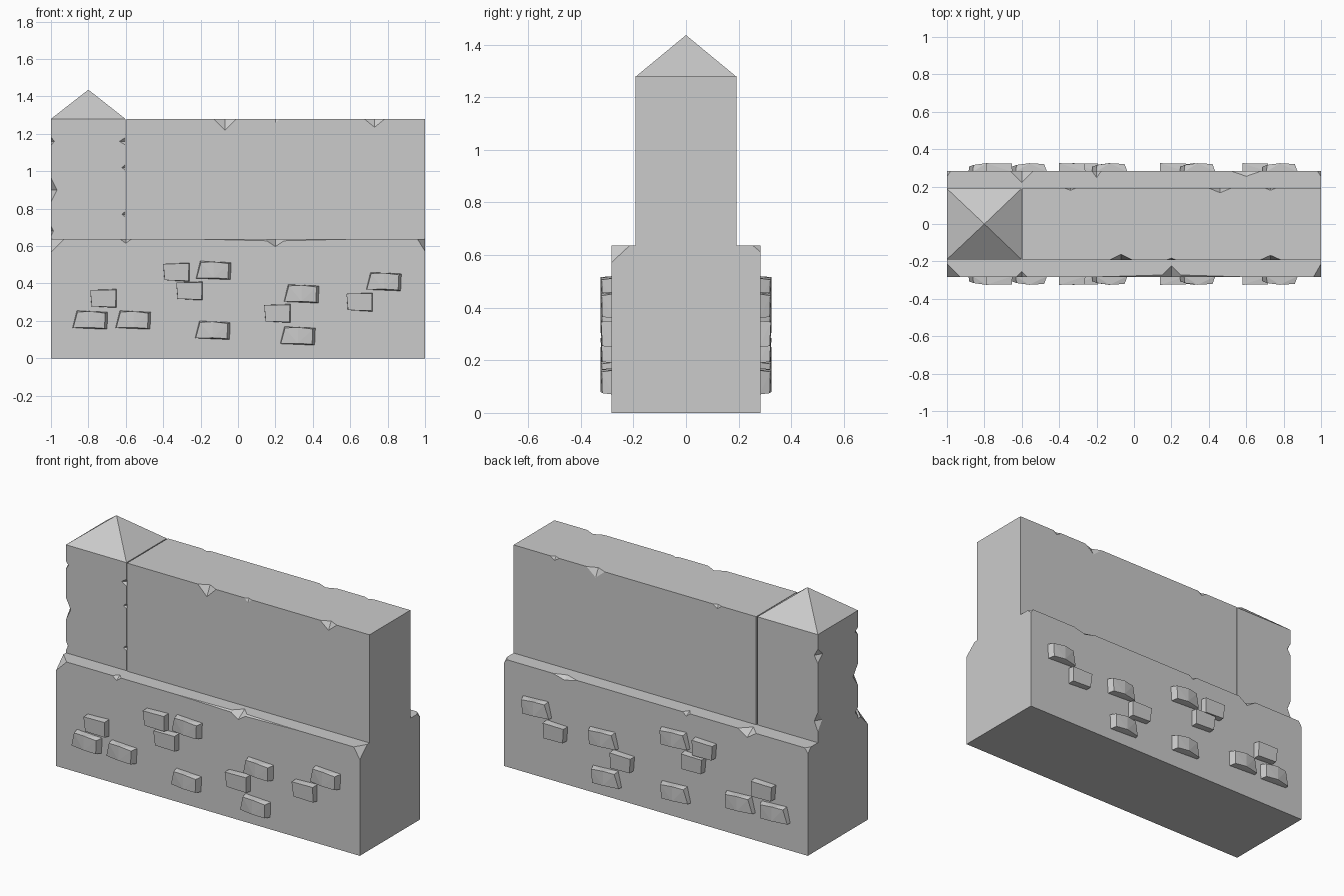
import bpy
import bmesh
from mathutils import Vector

if "Cube" in bpy.data.objects:
    bpy.data.objects.remove(bpy.data.objects["Cube"])

stone = bpy.data.materials.new("grey stone")
stone.use_nodes = True
GREY = (0.6, 0.6, 0.6, 1)
stone.diffuse_color = GREY
stone.node_tree.nodes["Principled BSDF"].inputs["Base Color"].default_value = GREY


def add_hull(bm, points):
    verts = [bm.verts.new(p) for p in points]
    result = bmesh.ops.convex_hull(bm, input=verts)
    loose = {v for v in result["geom_interior"] if isinstance(v, bmesh.types.BMVert)}
    bmesh.ops.delete(bm, geom=list(loose), context="VERTS")


def finish(name, bm):
    bmesh.ops.recalc_face_normals(bm, faces=bm.faces)
    mesh = bpy.data.meshes.new(name)
    bm.to_mesh(mesh)
    bm.free()
    mesh.materials.append(stone)
    obj = bpy.data.objects.new(name, mesh)
    bpy.context.collection.objects.link(obj)
    return obj


def block(name, lo, hi, peak=None):
    bm = bmesh.new()
    points = [(x, y, z) for x in (lo[0], hi[0]) for y in (lo[1], hi[1]) for z in (lo[2], hi[2])]
    if peak:
        points.append(peak)
    add_hull(bm, points)
    bmesh.ops.dissolve_limit(bm, angle_limit=0.01, verts=bm.verts, edges=bm.edges)
    return finish(name, bm)


def chip(obj, chips):
    """Knock diamond-shaped chips out of the edges and corners."""
    bm = bmesh.new()
    for centre, radii in chips:
        c = Vector(centre)
        points = []
        for axis in range(3):
            step = Vector((0, 0, 0))
            step[axis] = radii[axis]
            points += [c + step, c - step]
        add_hull(bm, points)
    cutter = finish("chip_cutter", bm)
    cutter.hide_render = True
    mod = obj.modifiers.new("chips", "BOOLEAN")
    mod.object = cutter
    mod.operation = "DIFFERENCE"
    mod.solver = "EXACT"
    mod.use_self = True
    graph = bpy.context.evaluated_depsgraph_get()
    mesh = bpy.data.meshes.new_from_object(obj.evaluated_get(graph))
    obj.modifiers.clear()
    obj.data = mesh
    bpy.data.objects.remove(cutter)


# Main sizes
BASE_Y, BASE_TOP = 0.283, 0.637
WALL_Y, WALL_TOP = 0.192, 1.28
JOINT = -0.6

# Wide plinth with worn top edges
base = block("wall_base", (-1, -BASE_Y, 0), (1, BASE_Y, BASE_TOP))
F, B = -BASE_Y, BASE_Y
chip(base, [((x, y, BASE_TOP), r) for x, y, r in [
    (-1, F, (.07, .07, .07)), (1, F, (.04, .07, .065)),
    (-1, B, (.02, .03, .03)), (1, B, (.02, .03, .025)),
    (.2, F, (.06, .06, .04)), (.2, F, (.4, .012, .01)),
    (-.6, F, (.03, .03, .022)), (-.2, B, (.025, .035, .02)),
    (.6, B, (.08, .028, .02)), (-.6, B, (.06, .06, .04))]])

# Narrow upper wall
wall = block("upper_wall", (JOINT + .004, -WALL_Y, BASE_TOP - .1), (1, WALL_Y, WALL_TOP))
F, B = -WALL_Y, WALL_Y
chip(wall, [((x, y, WALL_TOP), r) for x, y, r in [
    (-.07, F, (.06, .03, .06)), (.2, F, (.025, .01, .022)), (.73, F, (.055, .025, .045)),
    (-.34, B, (.03, .012, .02)), (.46, B, (.06, .025, .05)), (.73, B, (.03, .012, .02))]])

# End pillar with a pyramid cap
pillar = block("end_pillar", (-1, -WALL_Y + .003, BASE_TOP - .1), (JOINT - .002, WALL_Y - .003, WALL_TOP),
               (-.8, 0, 1.436))
chip(pillar, [((x, y, z), r) for x, y, z, r in [
    (-1, F, .9, (.034, .05, .07)), (-1, F, 1.16, (.02, .03, .025)), (-1, F, .68, (.015, .03, .03)),
    (-1, B, 1.15, (.025, .05, .045)), (-1, B, .76, (.025, .045, .06)),
    (JOINT, F, 1.16, (.04, .02, .025)), (JOINT, F, 1.02, (.025, .02, .02)),
    (JOINT, F, .77, (.025, .02, .02))]])

# Raised stones: (across, up, outward) shapes in unit size
LONG_SHAPE = [(-.5, -.42, 0), (-.38, .5, 0), (.5, .42, 0), (.48, -.5, 0),
              (-.48, -.42, .6), (-.36, .42, .8), (0, .46, 1), (0, -.4, 1),
              (.42, .36, .9), (.4, -.45, .85)]
SHORT_SHAPE = [(-.5, .45, 0), (.5, .5, 0), (.5, -.5, 0), (-.45, -.42, 0),
               (-.5, .45, 1), (.48, .46, .95), (.47, -.46, .85), (-.44, -.42, .9)]
LONG_AT = [(-.79, .205), (-.56, .205), (-.13, .47), (-.135, .15),
           (.34, .345), (.32, .12), (.78, .41)]
SHORT_AT = [(-.72, .32), (-.33, .46), (-.26, .36), (.21, .24), (.65, .30)]

for side, label in ((-1, "front"), (1, "back")):
    for kind, shape, places, width in (("long", LONG_SHAPE, LONG_AT, .19),
                                       ("short", SHORT_SHAPE, SHORT_AT, .14)):
        bm = bmesh.new()
        for x, z in places:
            add_hull(bm, [(x + u * width, side * (BASE_Y - .004 + d * .046), z + v * .1)
                          for u, v, d in shape])
        finish(f"{label}_{kind}_stones", bm)
